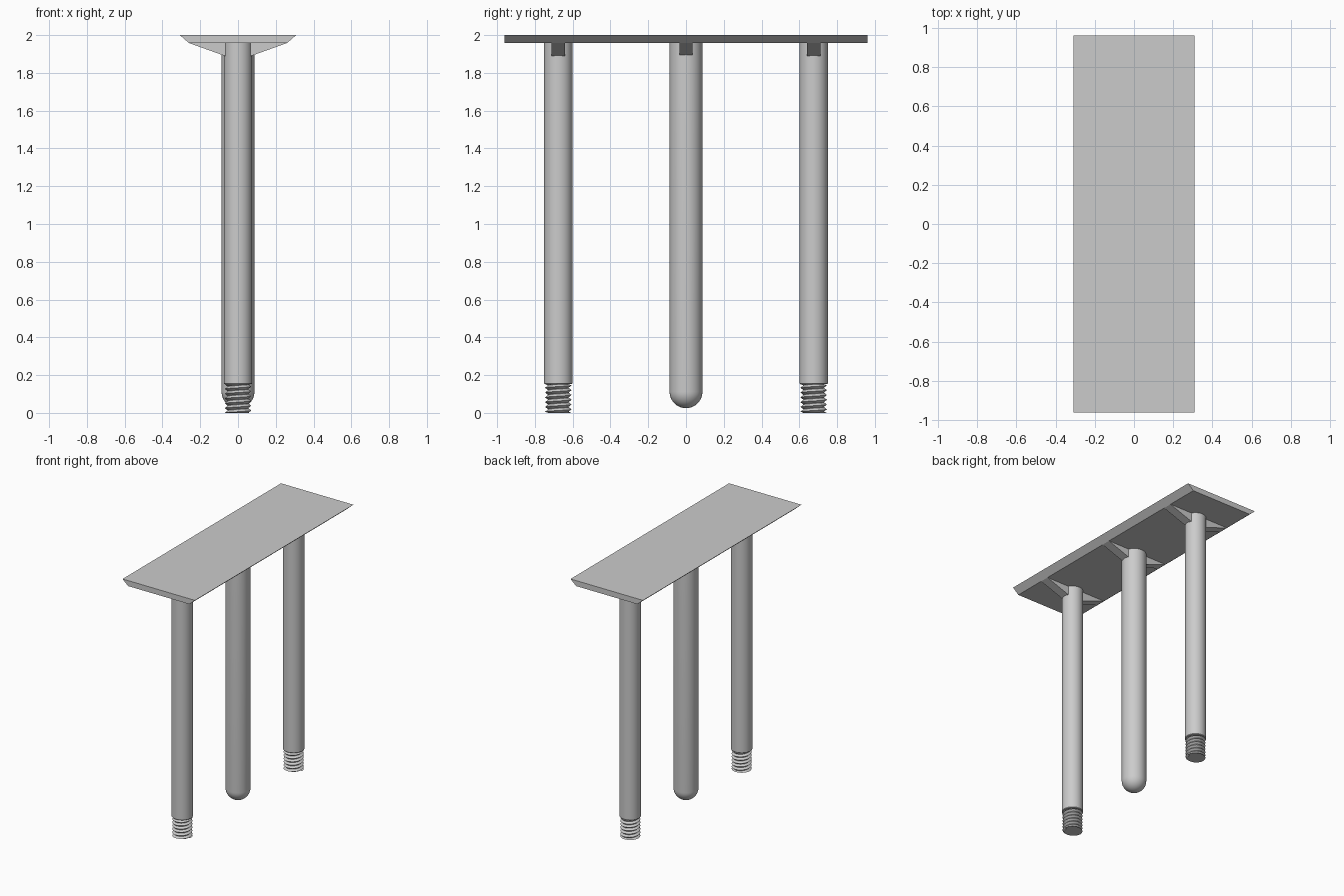
import bpy, bmesh, math

cube = bpy.data.objects.get("Cube")
if cube:
    bpy.data.objects.remove(cube, do_unlink=True)

# Single plain metal colour
metal = bpy.data.materials.new("grey metal")
metal.use_nodes = True
colour = (0.6, 0.6, 0.6, 1)
metal.diffuse_color = colour
metal.node_tree.nodes["Principled BSDF"].inputs["Base Color"].default_value = colour

PLATE_Z = 1.958
THREAD_TOP = 0.152
LEG_Y = 0.676
LEG_R, POST_R = 0.075, 0.087
SIDES = 48


def finish(name, bm, smooth=True):
    bmesh.ops.recalc_face_normals(bm, faces=bm.faces)
    mesh = bpy.data.meshes.new(name)
    bm.to_mesh(mesh)
    bm.free()
    mesh.materials.append(metal)
    obj = bpy.data.objects.new(name, mesh)
    bpy.context.collection.objects.link(obj)
    if smooth:
        bpy.ops.object.select_all(action='DESELECT')
        obj.select_set(True)
        bpy.context.view_layer.objects.active = obj
        bpy.ops.object.shade_smooth_by_angle(angle=math.radians(30))
    return obj


def prism(name, outline, y0, y1):
    """Extrude an x/z outline along y."""
    bm = bmesh.new()
    face = bm.faces.new([bm.verts.new((x, y0, z)) for x, z in outline])
    ext = bmesh.ops.extrude_face_region(bm, geom=[face])
    moved = [v for v in ext["geom"] if isinstance(v, bmesh.types.BMVert)]
    bmesh.ops.translate(bm, verts=moved, vec=(0, y1 - y0, 0))
    return finish(name, bm, smooth=False)


def lathe(name, profile, y):
    """Spin an r/z profile round the vertical axis at depth y."""
    bm = bmesh.new()
    verts = [bm.verts.new((r, y, z)) for r, z in profile]
    edges = [bm.edges.new(pair) for pair in zip(verts, verts[1:])]
    bmesh.ops.spin(bm, geom=verts + edges, cent=(0, y, 0), axis=(0, 0, 1),
                   angle=math.tau, steps=SIDES, use_duplicate=False)
    bmesh.ops.remove_doubles(bm, verts=bm.verts, dist=0.0001)
    return finish(name, bm)


def thread(name, y, root=0.054, crest=0.07, turns=6):
    """Continuous helical V thread, clipped flat at both ends."""
    bm = bmesh.new()
    pitch = THREAD_TOP / turns

    def strand(radius, shift):
        row = []
        for i in range(-SIDES, (turns + 1) * SIDES + 1):
            a = math.tau * i / SIDES
            z = pitch * (i / SIDES + shift)
            z = min(max(z, 0), THREAD_TOP)
            row.append(bm.verts.new((radius * math.cos(a), y + radius * math.sin(a), z)))
        return row

    low, high = strand(root, 0), strand(crest, 0.5)
    for i in range(len(low) - 1):
        bm.faces.new((low[i], low[i + 1], high[i + 1], high[i]))
        if i + 1 + SIDES < len(low):
            bm.faces.new((high[i], high[i + 1], low[i + 1 + SIDES], low[i + SIDES]))
    flat = [f for f in bm.faces if f.calc_area() < 1e-9]
    bmesh.ops.delete(bm, geom=flat, context='FACES')
    return finish(name, bm)


# Bevelled top plate
prism("top_plate", [(-0.308, 2), (0.308, 2), (0.26, PLATE_Z), (-0.26, PLATE_Z)], -0.962, 0.962)

# Rounded centre post
dome = [(POST_R * math.sin(t), 0.025 + POST_R * (1 - math.cos(t)))
        for t in (math.pi / 2 * k / 12 for k in range(13))]
lathe("centre_post", dome + [(POST_R, PLATE_Z), (0, PLATE_Z)], 0)

# Threaded legs, front and back
for place, y in (("front", -LEG_Y), ("back", LEG_Y)):
    lathe(place + "_leg", [(0, THREAD_TOP), (LEG_R - 0.004, THREAD_TOP), (LEG_R, THREAD_TOP + 0.004),
                           (LEG_R, PLATE_Z), (0, PLATE_Z)], y)
    lathe(place + "_thread_core", [(0, 0), (0.055, 0), (0.055, THREAD_TOP), (0, THREAD_TOP)], y)
    thread(place + "_thread", y)

# Triangular gussets either side of every post
for place, y in (("front", -LEG_Y), ("centre", 0), ("back", LEG_Y)):
    for side, s in (("left", 1), ("right", -1)):
        prism(f"{place}_{side}_gusset",
              [(s * 0.04, PLATE_Z), (s * 0.26, PLATE_Z), (s * 0.07, 1.89), (s * 0.04, 1.89)],
              y - 0.035, y + 0.035)
